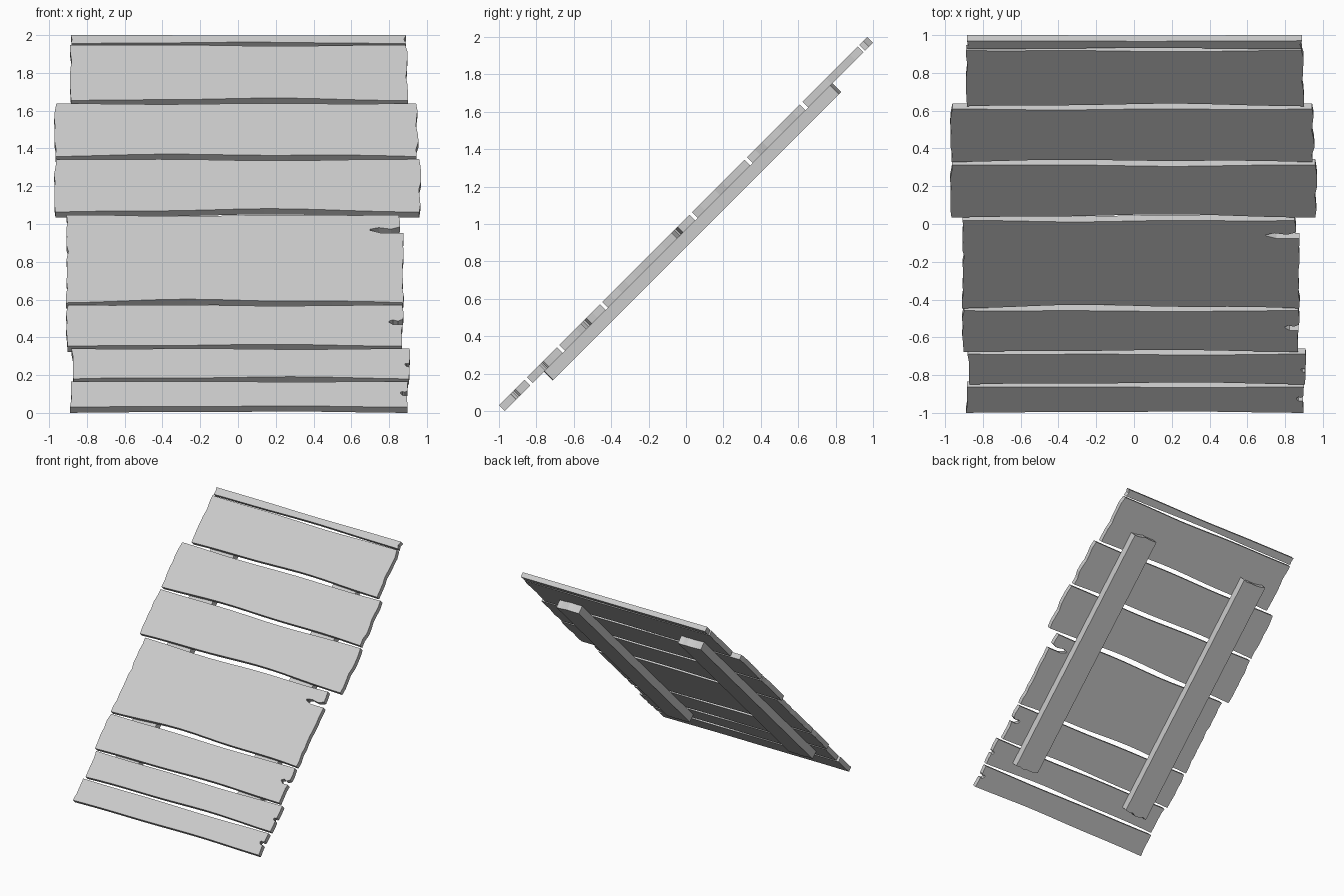
import bpy, bmesh, math, random

random.seed(4)
ROOT2 = math.sqrt(2)
THICK = 0.042          # plank thickness
HALF = THICK / 2

cube = bpy.data.objects.get("Cube")
if cube:
    bpy.data.objects.remove(cube)

grey = bpy.data.materials.new("plain_grey")
grey.use_nodes = True
COLOUR = (0.6, 0.6, 0.6, 1)
grey.diffuse_color = COLOUR
grey.node_tree.nodes["Principled BSDF"].inputs["Base Color"].default_value = COLOUR


def slab(name, outline, low, high):
    """Extrude a flat outline (x, height) and lean it back at 45 degrees."""
    bm = bmesh.new()
    verts = [bm.verts.new((x, (h - 1) * ROOT2, low)) for x, h in outline]
    face = bm.faces.new(verts)
    up = bmesh.ops.extrude_face_region(bm, geom=[face])["geom"]
    for v in up:
        if isinstance(v, bmesh.types.BMVert):
            v.co.z = high
    bmesh.ops.recalc_face_normals(bm, faces=bm.faces)
    mesh = bpy.data.meshes.new(name)
    bm.to_mesh(mesh)
    bm.free()
    mesh.materials.append(grey)
    obj = bpy.data.objects.new(name, mesh)
    obj.rotation_euler = (math.pi / 4, 0, 0)
    obj.location = (0, 0, 1)
    bpy.context.collection.objects.link(obj)
    return obj


def worn_end(x, bottom, top, side, steps):
    """Points up a broken plank end, nibbled inwards from x."""
    pts = []
    for i in range(steps + 1):
        t = i / steps
        nibble = random.uniform(0, 0.014)
        pts.append((x - side * nibble, bottom + (top - bottom) * t))
    return pts


def plank(name, left, right, bottom, top, wave=0.008, notch=None):
    # long edges: the lower one bows up, the upper one is nearly straight
    n = 14
    phase = random.uniform(0, 6)
    low_edge, top_edge = [], []
    for i in range(1, n):
        t = i / n
        x = left + (right - left) * t
        bow = math.sin(math.pi * t)
        ripple = math.sin(9 * t + phase)
        low_edge.append((x, bottom + wave * bow * (1 + 0.4 * ripple)))
        top_edge.append((x, top - wave * 0.3 * bow * (1 + ripple)))
    steps = max(2, round((top - bottom) / 0.04))
    right_end = worn_end(right, bottom, top, 1, steps)
    left_end = worn_end(left, bottom, top, -1, steps)
    # a split running in from the right end
    if notch:
        tip, low, high, upper_x = notch
        mid = (low + high) / 2
        below = [p for p in right_end if p[1] < low - 0.005]
        above = [(p[0] - right + upper_x, p[1]) for p in right_end if p[1] > high + 0.005]
        depth = right - tip
        split = [(right - 0.006, low), (tip + depth * 0.3, low),
                 (tip, mid - 0.002), (tip, mid + 0.004),
                 (tip + depth * 0.25, high - 0.004),
                 (tip + depth * 0.6, mid + 0.004), (upper_x - 0.004, high)]
        right_end = below + split + above
    outline = low_edge + right_end + top_edge[::-1] + left_end[::-1]
    return slab(name, outline, -HALF, HALF)


# planks from the ground up
plank("plank_1", -0.895, 0.90, 0.015, 0.152, 0.006, (0.86, 0.077, 0.103, 0.90))
plank("plank_2", -0.885, 0.912, 0.165, 0.326, 0.010, (0.885, 0.232, 0.252, 0.912))
plank("plank_3", -0.912, 0.878, 0.338, 0.556, 0.008, (0.80, 0.452, 0.482, 0.878))
plank("plank_4", -0.912, 0.882, 0.568, 1.034, 0.016, (0.70, 0.938, 0.970, 0.862))
plank("plank_5", -0.975, 0.970, 1.048, 1.328, 0.014)
plank("plank_6", -0.975, 0.956, 1.342, 1.624, 0.012)
plank("plank_7", -0.890, 0.900, 1.638, 1.933, 0.011)
plank("top_strip", -0.890, 0.892, 1.941, 1.985, 0.005)


# two battens fixed under the planks, with roughly sawn ends
def batten(name, x0, x1, bottom, top, depth):
    n = 6
    xs = [x0 + (x1 - x0) * i / n for i in range(n + 1)]
    low_end = [(x, bottom + random.uniform(0, 0.014)) for x in xs]
    high_end = [(x, top - random.uniform(0, 0.014)) for x in reversed(xs)]
    slab(name, low_end + high_end, -HALF - depth, -HALF)


batten("left_batten", 0.452, 0.675, 0.225, 1.768, 0.067)
batten("right_batten", -0.722, -0.500, 0.225, 1.768, 0.067)
